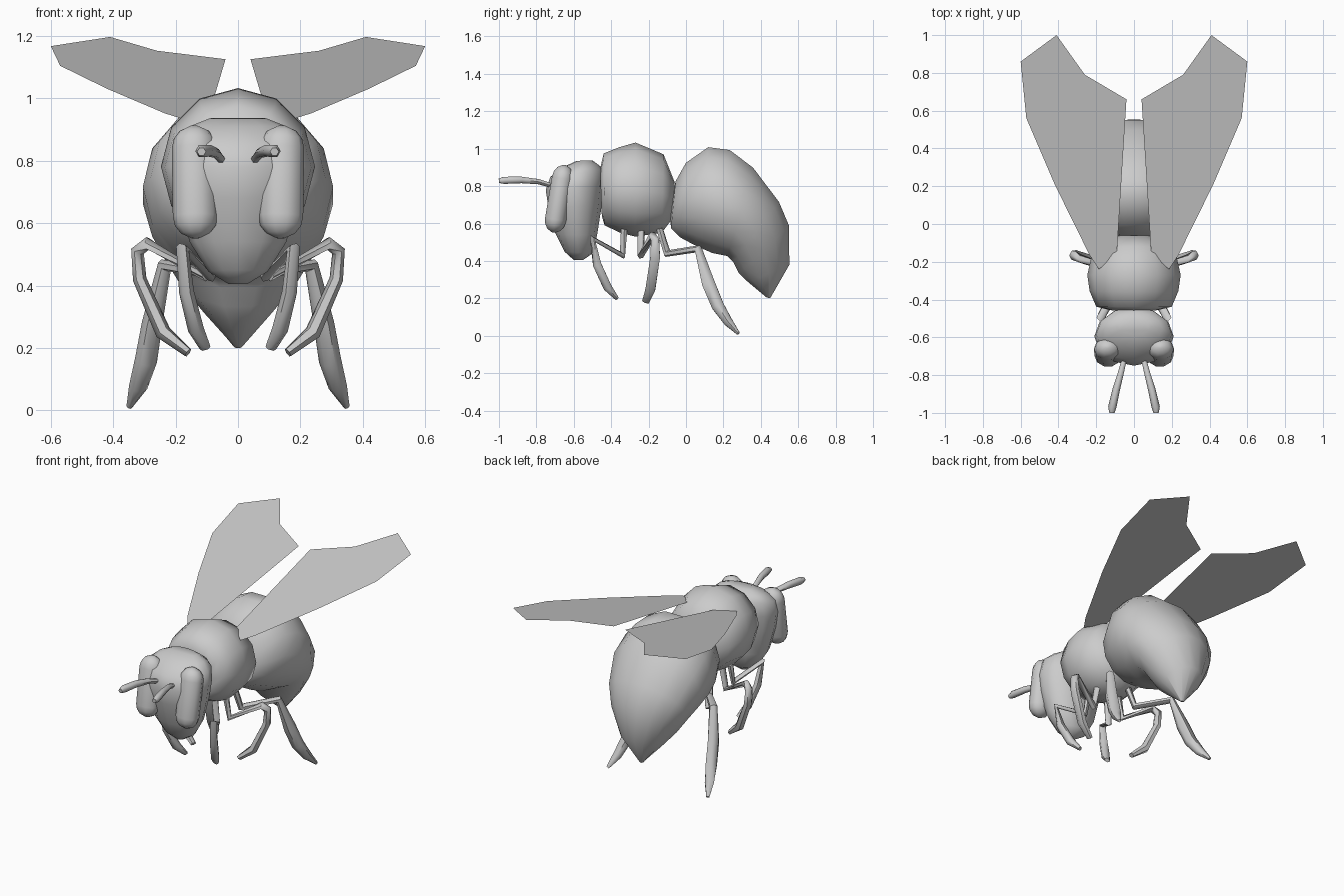
import bpy, bmesh, math
from mathutils import Vector

if "Cube" in bpy.data.objects:
    bpy.data.objects.remove(bpy.data.objects["Cube"])


def finish(name, bm, mirror=False, smooth=True):
    bmesh.ops.recalc_face_normals(bm, faces=bm.faces[:])
    me = bpy.data.meshes.new(name)
    bm.to_mesh(me)
    bm.free()
    ob = bpy.data.objects.new(name, me)
    bpy.context.collection.objects.link(ob)
    if mirror:
        ob.modifiers.new("mirror", 'MIRROR')
    if smooth:
        bpy.context.view_layer.objects.active = ob
        ob.select_set(True)
        bpy.ops.object.shade_smooth_by_angle(angle=math.radians(60))
        ob.select_set(False)
    return ob


def loft(name, rings, sides, mirror=False):
    """Skin a list of (centre, u, v) elliptical rings."""
    bm = bmesh.new()
    loops = []
    for c, u, v in rings:
        loop = []
        for i in range(sides):
            a = 2 * math.pi * i / sides
            loop.append(bm.verts.new(c + u * math.cos(a) + v * math.sin(a)))
        loops.append(loop)
    for a, b in zip(loops, loops[1:]):
        for i in range(sides):
            j = (i + 1) % sides
            bm.faces.new((a[i], a[j], b[j], b[i]))
    bm.faces.new(loops[0][::-1])
    bm.faces.new(loops[-1])
    return finish(name, bm, mirror)


def body(name, sections, sides=12):
    """Sections: (y, z) of one rim, (y, z) of the opposite rim, half width."""
    rings = []
    for y1, z1, y2, z2, w in sections:
        p, q = Vector((0, y1, z1)), Vector((0, y2, z2))
        rings.append(((p + q) / 2, Vector((w, 0, 0)), (p - q) / 2))
    loft(name, rings, sides)


def tube(name, points, sides=6):
    """Points: x, y, z, sideways radius, fore-aft radius. Mirrored pair."""
    pts = [Vector(p[:3]) for p in points]
    rings = []
    for i, p in enumerate(pts):
        a = (p - pts[max(i - 1, 0)]).normalized()
        b = (pts[min(i + 1, len(pts) - 1)] - p).normalized()
        t = (a + b).normalized()
        side = Vector((1, 0, 0))
        u = (side - t * side.dot(t)).normalized()
        v = t.cross(u)
        rings.append((p, u * points[i][3], v * points[i][4]))
    loft(name, rings, sides, True)


# Abdomen, curling down to a tip
body("abdomen", [
    (-.065, .78, -.085, .62, .09), (-.055, .83, -.08, .57, .15),
    (0, .93, -.03, .52, .225), (.12, 1.015, .05, .475, .28),
    (.235, 1.0, .14, .435, .305), (.36, .905, .22, .42, .305),
    (.50, .72, .25, .39, .26), (.555, .59, .28, .33, .205),
    (.555, .38, .33, .285, .12), (.45, .2, .43, .205, .012)], 14)

# Thorax
body("thorax", [
    (-.46, .89, -.45, .64, .13), (-.44, .975, -.435, .59, .2),
    (-.36, 1.007, -.35, .55, .235), (-.27, 1.033, -.27, .53, .247),
    (-.12, .97, -.13, .55, .215), (-.06, .82, -.07, .63, .1)])

# Head, stacked upward as front rim / back rim
body("head", [
    (-.60, .405, -.55, .405, .03), (-.65, .45, -.5, .44, .095),
    (-.695, .54, -.475, .54, .155), (-.735, .68, -.45, .7, .195),
    (-.75, .78, -.44, .8, .21), (-.725, .85, -.44, .89, .2),
    (-.64, .91, -.47, .915, .15), (-.585, .935, -.5, .938, .09)])

# Eyes: tilted capsules
top, bottom, r = Vector((.14, -.66, .842)), Vector((.137, -.697, .622)), .072
axis = (top - bottom).normalized()
eye = []
for base, angles in ((bottom, (-80, -50, -25, 0)), (top, (0, 25, 50, 80))):
    for a in angles:
        a = math.radians(a)
        c = base + axis * r * math.sin(a)
        eye.append((*c, r * math.cos(a), .06 * math.cos(a)))
tube("eyes", eye, 10)

# Antennae
tube("antennae", [
    (.05, -.71, .80, .013, .013), (.07, -.79, .824, .016, .016),
    (.095, -.88, .833, .02, .02), (.115, -.97, .831, .022, .022),
    (.117, -1.0, .829, .014, .014)])

# Legs
tube("front_legs", [
    (.07, -.33, .58, .02, .02), (.09, -.34, .43, .02, .02),
    (.178, -.5, .52, .022, .02), (.165, -.475, .38, .024, .026),
    (.135, -.42, .26, .026, .026), (.105, -.37, .2, .018, .012)])
tube("middle_legs", [
    (.08, -.24, .58, .02, .02), (.11, -.24, .43, .02, .02),
    (.29, -.18, .535, .022, .022), (.322, -.165, .51, .022, .025),
    (.315, -.165, .42, .022, .03), (.24, -.19, .25, .026, .03),
    (.16, -.215, .185, .015, .022)])
tube("rear_legs", [
    (.07, -.15, .6, .02, .02), (.09, -.1, .44, .02, .022),
    (.235, .065, .465, .025, .022), (.275, .12, .28, .033, .04),
    (.295, .17, .16, .036, .038), (.32, .225, .075, .03, .028),
    (.348, .28, .012, .01, .01)])

# Wings: flat sheets in one sloping plane
bm = bmesh.new()
outline = [(.185, -.24), (.235, -.165), (.42, .21), (.57, .56), (.6, .86),
           (.41, 1.0), (.26, .79), (.04, .66), (.09, -.14), (.13, -.19)]
bm.faces.new([bm.verts.new((x, y, 1.197 + .21 * (y - 1))) for x, y in outline])
finish("wings", bm, True, False)
